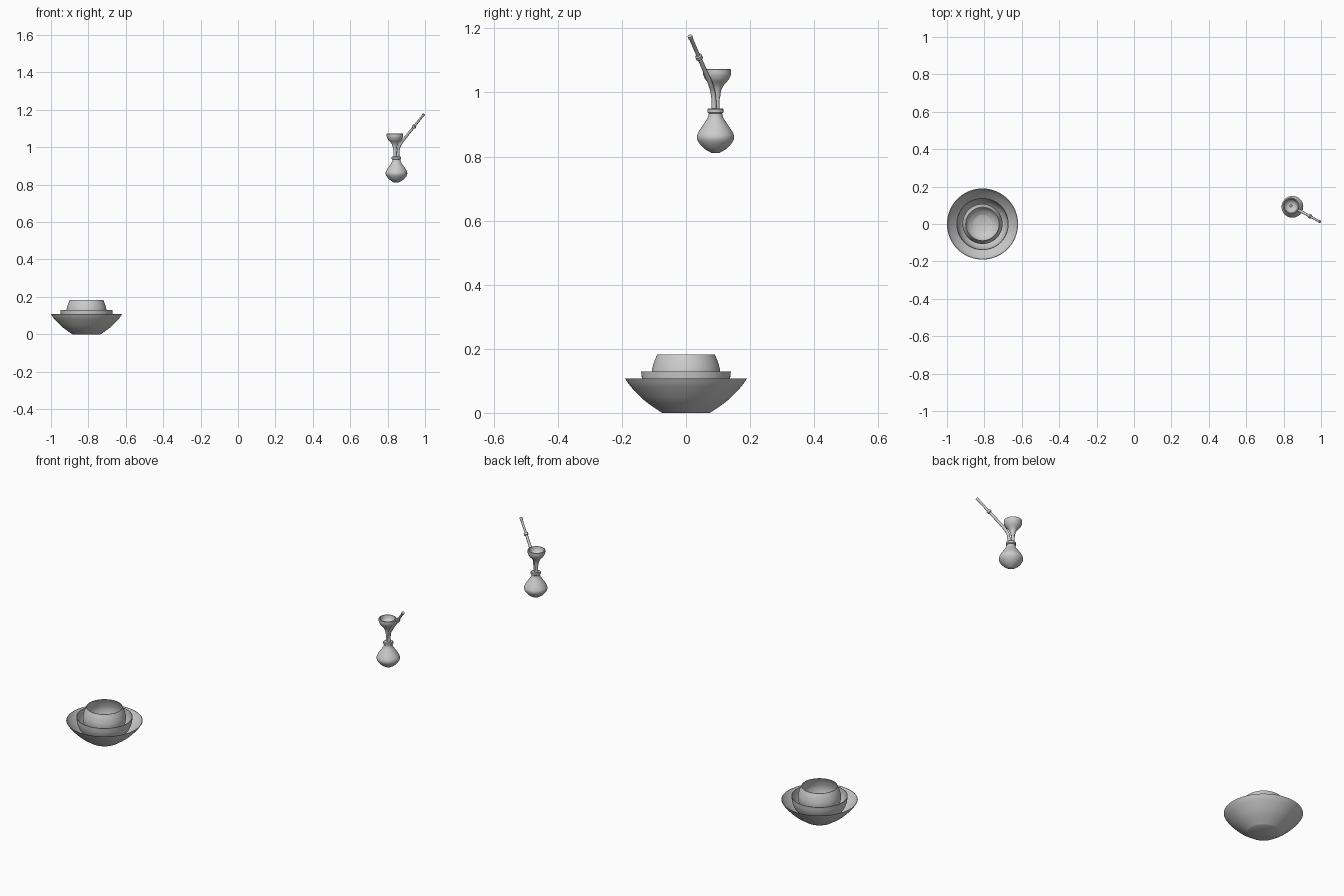
import bpy, bmesh, math
from mathutils import Vector

if "Cube" in bpy.data.objects:
    bpy.data.objects.remove(bpy.data.objects["Cube"])


def smooth_path(pts, steps=6):
    """Catmull-Rom curve through the points, any dimension."""
    p = [Vector(q) for q in pts]
    p = [2 * p[0] - p[1]] + p + [2 * p[-1] - p[-2]]
    out = []
    for i in range(1, len(p) - 2):
        a, b, c, d = p[i - 1:i + 3]
        for k in range(steps):
            t = k / steps
            out.append(0.5 * (2 * b + (c - a) * t + (2 * a - 5 * b + 4 * c - d) * t * t
                              + (3 * b - a - 3 * c + d) * t ** 3))
    return out + [p[-2]]


def finish(obj, angle=35):
    bpy.ops.object.select_all(action='DESELECT')
    obj.select_set(True)
    bpy.context.view_layer.objects.active = obj
    bpy.ops.object.shade_smooth_by_angle(angle=math.radians(angle))
    return obj


def lathe(name, profile, x, y, segs=64):
    """Spin (radius, z) points around a vertical axis at x, y."""
    bm = bmesh.new()
    vs = [bm.verts.new((max(r, 0), 0, z)) for r, z in profile]
    es = [bm.edges.new(pair) for pair in zip(vs, vs[1:])]
    bmesh.ops.spin(bm, geom=vs + es, cent=(0, 0, 0), axis=(0, 0, 1),
                   angle=2 * math.pi, steps=segs, use_merge=False)
    bmesh.ops.remove_doubles(bm, verts=bm.verts, dist=1e-5)
    bmesh.ops.dissolve_degenerate(bm, edges=bm.edges, dist=1e-6)
    bmesh.ops.recalc_face_normals(bm, faces=bm.faces)
    me = bpy.data.meshes.new(name)
    bm.to_mesh(me)
    bm.free()
    obj = bpy.data.objects.new(name, me)
    bpy.context.collection.objects.link(obj)
    obj.location = (x, y, 0)
    return finish(obj)


def bowl(name, outer, x, y, wall=0.003):
    """Thin-walled bowl: outer curve, flat foot, parallel inner curve."""
    o = smooth_path(outer)
    inner = []
    for i, p in enumerate(o):
        t = (o[min(i + 1, len(o) - 1)] - o[max(i - 1, 0)]).normalized()
        inner.append(p + Vector((-t.y, t.x)) * wall)
    inner[-1] = o[-1] - Vector((wall, 0))
    inner[0].y = o[0].y + wall
    prof = [(0, o[0].y)] + [tuple(p) for p in o] + [tuple(p) for p in reversed(inner)]
    return lathe(name, prof + [(0, inner[0].y)], x, y, 80)


def tube(name, points):
    """Round tube along (x, y, z, radius) points."""
    cu = bpy.data.curves.new(name, 'CURVE')
    cu.dimensions = '3D'
    cu.bevel_depth = 1.0
    cu.bevel_resolution = 5
    cu.use_fill_caps = True
    sp = cu.splines.new('POLY')
    sp.points.add(len(points) - 1)
    for q, (px, py, pz, r) in zip(sp.points, points):
        q.co = (px, py, pz, 1)
        q.radius = r
    obj = bpy.data.objects.new(name, cu)
    bpy.context.collection.objects.link(obj)
    bpy.ops.object.select_all(action='DESELECT')
    obj.select_set(True)
    bpy.context.view_layer.objects.active = obj
    bpy.ops.object.convert(target='MESH')
    return finish(bpy.context.view_layer.objects.active)


# nested bowls
BX = -0.81
bowl("large_bowl", [(.075, 0), (.113, .026), (.141, .049), (.174, .084), (.19, .107)], BX, 0)
bowl("middle_bowl", [(.055, .012), (.09, .032), (.12, .062), (.135, .095), (.14, .129)], BX, 0)
bowl("small_bowl", [(.05, .025), (.08, .048), (.1, .085), (.107, .122), (.101, .155), (.09, .182)], BX, 0)

# pipe flask
PX, PY = 0.847, 0.092
flask = smooth_path([(.012, .811), (.035, .825), (.053, .845), (.058, .862), (.051, .88),
                     (.036, .903), (.024, .922), (.02, .938)])
lathe("flask", [(0, .811)] + [tuple(p) for p in flask] + [(0, .938)], PX, PY)
lathe("flask_collar", [(0, .935), (.022, .935), (.025, .938), (.025, .947), (.022, .95), (0, .95)], PX, PY)

# pipe cup, open on top with a small draw hole
CX, CY = 0.839, 0.097
cup = [tuple(p) for p in smooth_path([(.010, .988), (.012, 1.002), (.019, 1.02), (.036, 1.04), (.043, 1.054)])]
inside = [tuple(p) for p in smooth_path([(.037, 1.068), (.032, 1.054), (.02, 1.044), (.006, 1.04)], 4)]
lathe("cup", [(0, .988)] + cup + [(.044, 1.06), (.044, 1.071), (.041, 1.073), (.038, 1.072)]
      + inside + [(.005, 1.01), (0, 1.01)], CX, CY, 48)

# stem carrying the cup
tube("cup_stem", [(.840, .096, .945, .009), (.839, .097, .97, .008), (CX, CY, 1.0, .009)])

# curved draw stem with joint ring and mouthpiece
bend = smooth_path([(.855, .088, .945), (.856, .087, .975), (.862, .083, 1.005), (.882, .073, 1.036)])
start, tip = Vector((.882, .073, 1.036)), Vector((.994, .012, 1.176))
tube("draw_stem", [(*p, .0075) for p in bend] + [(*start.lerp(tip, .52), .0065)])
tube("mouthpiece", [(*start.lerp(tip, t), r) for t, r in
                    [(.49, .007), (.50, .011), (.56, .011), (.57, .006), (.92, .006), (.94, .0075), (1, .0075)]])
